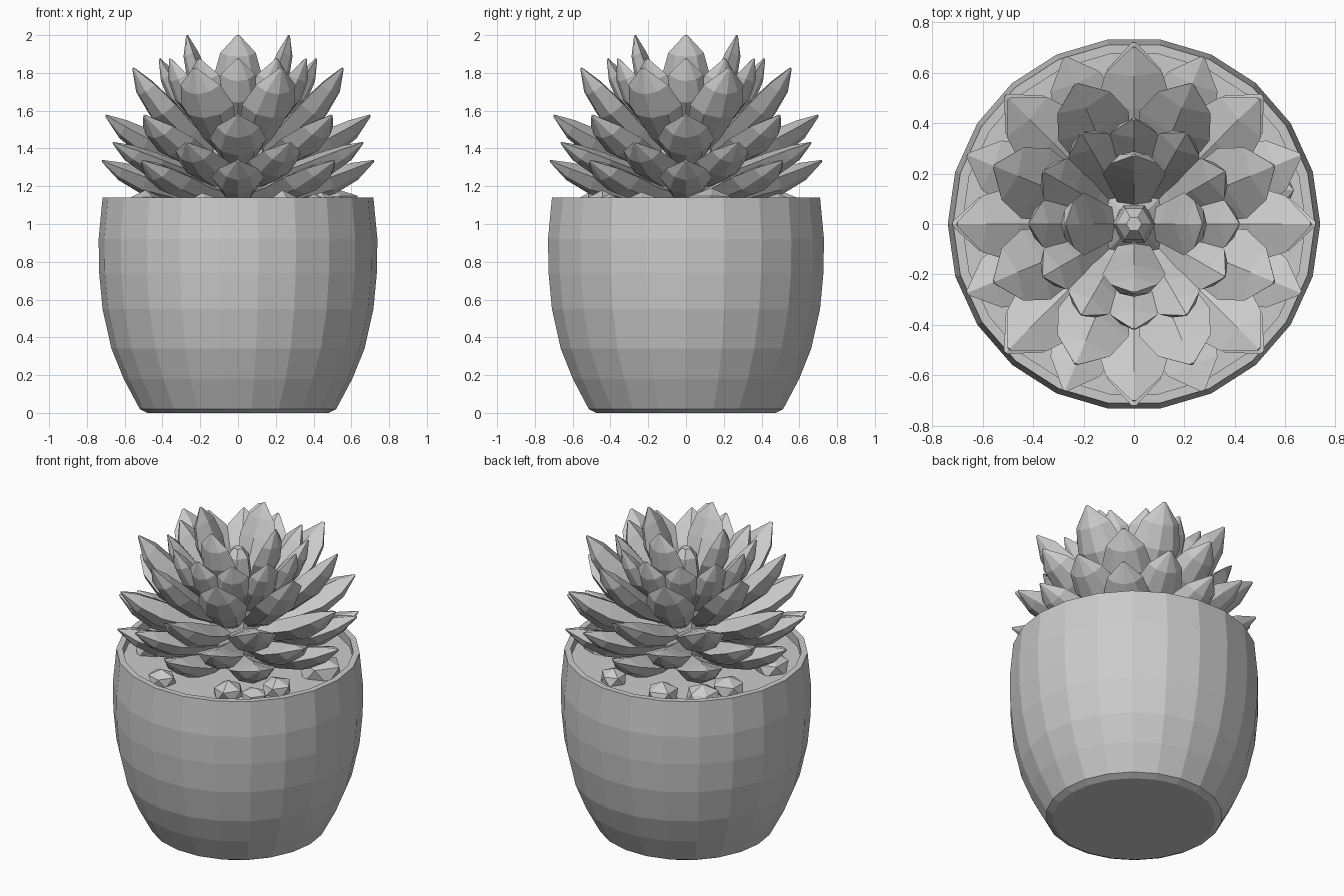
import bpy, bmesh, math, random
from mathutils import Vector

if "Cube" in bpy.data.objects:
    bpy.data.objects.remove(bpy.data.objects["Cube"])

random.seed(4)


def make_object(name, bm):
    bmesh.ops.recalc_face_normals(bm, faces=bm.faces)
    mesh = bpy.data.meshes.new(name)
    bm.to_mesh(mesh)
    bm.free()
    ob = bpy.data.objects.new(name, mesh)
    bpy.context.collection.objects.link(ob)
    return ob


def skin(bm, rings):
    """Bridge equal-length vertex rings and cap both ends."""
    n = len(rings[0])
    for a, b in zip(rings, rings[1:]):
        for i in range(n):
            j = (i + 1) % n
            bm.faces.new((a[i], a[j], b[j], b[i]))
    bm.faces.new(rings[0])
    bm.faces.new(rings[-1])


def lathe(name, profile, sides):
    bm = bmesh.new()
    rings = [[bm.verts.new((r * math.cos(2 * math.pi * i / sides),
                            r * math.sin(2 * math.pi * i / sides), z))
              for i in range(sides)] for r, z in profile]
    skin(bm, rings)
    return make_object(name, bm)


# pot with rim, inner wall and soil floor
lathe("pot", [(0.48, 0.0), (0.52, 0.02), (0.605, 0.18), (0.67, 0.34), (0.717, 0.55),
              (0.735, 0.74), (0.738, 0.92), (0.717, 1.14), (0.68, 1.14), (0.685, 1.0)], 22)
lathe("soil", [(0.69, 1.0), (0.688, 1.08)], 22)

# central stem and bud
lathe("stem", [(0.14, 1.05), (0.2, 1.25), (0.17, 1.5), (0.08, 1.6)], 8)
lathe("centre_bud", [(0.06, 1.5), (0.085, 1.65), (0.07, 1.76), (0.03, 1.81)], 6)

# leaf sections: position along leaf, width factor, thickness factor
SECTIONS = [(0.0, 0.4, 0.5), (0.3, 0.72, 0.9), (0.6, 1.0, 1.0), (0.82, 0.75, 0.7), (1.0, 0.06, 0.08)]


def leaf(bm, angle, base, tip, half_width, thick, bow):
    base, tip = Vector(base), Vector(tip)
    along = (tip - base).normalized()
    up = Vector((-along.y, along.x))
    radial = Vector((math.cos(angle), math.sin(angle), 0))
    side = Vector((-math.sin(angle), math.cos(angle), 0))
    rings = []
    for t, wf, tf in SECTIONS:
        c = base.lerp(tip, t) - up * bow * 4 * t * (1 - t)
        w, h = half_width * wf, thick * tf
        ring = []
        for s, n in [(w, 0.1 * h), (0, 0.45 * h), (-w, 0.1 * h),
                     (-0.6 * w, -0.42 * h), (0, -0.6 * h), (0.6 * w, -0.42 * h)]:
            p = c + up * n
            ring.append(bm.verts.new(radial * p.x + side * s + Vector((0, 0, p.y))))
        rings.append(ring)
    skin(bm, rings)


# leaf whorls: name, count, start angle, base (r, z), tip (r, z), half width, thickness, bow
WHORLS = [
    ("lowest_leaves", 8, 0, (0.12, 1.15), (0.72, 1.335), 0.14, 0.13, 0.03),
    ("lower_leaves", 8, 22.5, (0.12, 1.23), (0.715, 1.43), 0.14, 0.13, 0.03),
    ("middle_leaves", 8, 0, (0.12, 1.31), (0.70, 1.575), 0.15, 0.14, 0.035),
    ("upper_leaves", 8, 22.5, (0.12, 1.38), (0.60, 1.825), 0.15, 0.14, 0.035),
    ("inner_leaves", 12, 0, (0.08, 1.45), (0.415, 1.875), 0.12, 0.12, 0.03),
    ("top_leaves", 4, 0, (0.06, 1.5), (0.27, 2.0), 0.125, 0.11, 0.025),
]
for name, count, start, base, tip, half_width, thick, bow in WHORLS:
    bm = bmesh.new()
    for i in range(count):
        leaf(bm, math.radians(start + 360 * i / count), base, tip, half_width, thick, bow)
    make_object(name, bm)

# pebbles on the soil: angle, distance from centre, size
PEBBLES = [(-45, 0.57, 0.085), (-62, 0.5, 0.1), (-28, 0.5, 0.1), (15, 0.52, 0.14), (70, 0.52, 0.09),
           (110, 0.53, 0.11), (135, 0.56, 0.1), (155, 0.5, 0.11), (200, 0.52, 0.12), (250, 0.55, 0.09)]
bm = bmesh.new()
for angle, dist, size in PEBBLES:
    a = math.radians(angle)
    made = bmesh.ops.create_icosphere(bm, subdivisions=1, radius=size)["verts"]
    for v in made:
        v.co *= random.uniform(0.85, 1.1)
        v.co.z *= 0.75
        v.co += Vector((dist * math.cos(a), dist * math.sin(a), 1.1))
make_object("pebbles", bm)
